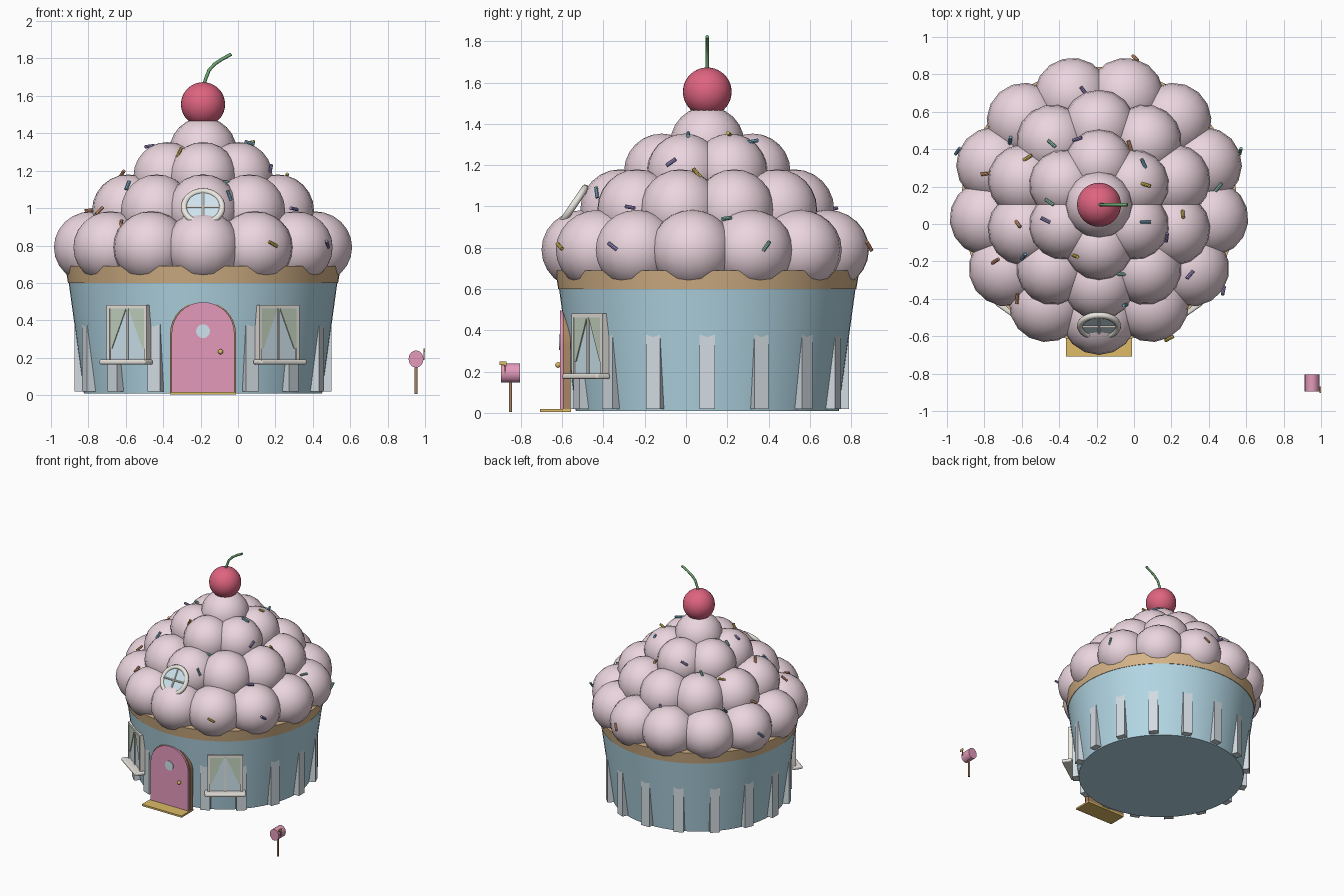
import bpy, bmesh, math, random
from mathutils import Matrix, Vector

if "Cube" in bpy.data.objects:
    bpy.data.objects.remove(bpy.data.objects["Cube"])

random.seed(4)
CX, CY = -0.187, 0.103
T, R = Matrix.Translation, Matrix.Rotation
HOME = T((CX, CY, 0))


def mat(name, hexcol):
    def lin(c):
        return c / 12.92 if c < 0.04 else ((c + 0.055) / 1.055) ** 2.4
    m = bpy.data.materials.new(name)
    m.diffuse_color = [lin(int(hexcol[i:i + 2], 16) / 255) for i in (0, 2, 4)] + [1]
    m.use_nodes = True
    m.node_tree.nodes["Principled BSDF"].inputs["Base Color"].default_value = m.diffuse_color
    return m


FROST, CUP, SLAT = mat("frosting", "EBD5DE"), mat("cup_blue", "B2D6E4"), mat("slat", "D2DCE2")
CAKE, PINK, WHITE = mat("cake", "D6B488"), mat("pink", "E49ABB"), mat("white", "EAE6DF")
GLASS, CURTAIN, GOLD = mat("glass", "CFE4EE"), mat("curtain", "C3D3BF"), mat("gold", "DDBB66")
RED, GREEN, WOOD = mat("cherry", "DF6480"), mat("stem", "6FA872"), mat("wood", "A98563")
SPRINKLE = [mat("sprinkle_" + n, c) for n, c in (("purple", "9D8FCB"), ("orange", "E6A27A"),
            ("blue", "7FB6D0"), ("yellow", "DCC25E"), ("green", "8FC8B4"))]


def finish(name, bm, material, M=Matrix(), smooth=True):
    bmesh.ops.recalc_face_normals(bm, faces=bm.faces)
    me = bpy.data.meshes.new(name)
    bm.to_mesh(me)
    bm.free()
    o = bpy.data.objects.new(name, me)
    bpy.context.collection.objects.link(o)
    o.matrix_world = M
    me.materials.append(material)
    if smooth:
        bpy.ops.object.select_all(action='DESELECT')
        o.select_set(True)
        bpy.context.view_layer.objects.active = o
        bpy.ops.object.shade_smooth_by_angle(angle=math.radians(40))
    return o


def box(name, size, loc, material, M=Matrix()):
    bm = bmesh.new()
    bmesh.ops.create_cube(bm, size=1, matrix=T(loc) @ Matrix.Diagonal((*size, 1)))
    return finish(name, bm, material, M, False)


def cone(name, r1, r2, h, material, M, seg=12):
    bm = bmesh.new()
    bmesh.ops.create_cone(bm, cap_ends=True, segments=seg, radius1=r1, radius2=r2, depth=h)
    return finish(name, bm, material, M)


def ball(name, r, loc, material, seg=24):
    bm = bmesh.new()
    bmesh.ops.create_uvsphere(bm, u_segments=seg, v_segments=seg * 2 // 3, radius=r)
    return finish(name, bm, material, T(loc))


def prism(name, pts, y0, y1, material, M=Matrix()):
    """Extrude an (x, z) outline from y0 to y1."""
    bm = bmesh.new()
    f = bm.faces.new([bm.verts.new((x, y0, z)) for x, z in pts])
    g = bmesh.ops.extrude_face_region(bm, geom=[f])["geom"]
    bmesh.ops.translate(bm, verts=[v for v in g if isinstance(v, bmesh.types.BMVert)], vec=(0, y1 - y0, 0))
    return finish(name, bm, material, M, len(pts) > 4)


def tube(name, pts, r, material, M=Matrix(), cyclic=False):
    cu = bpy.data.curves.new(name, 'CURVE')
    cu.dimensions, cu.bevel_depth, cu.bevel_resolution, cu.use_fill_caps = '3D', r, 2, True
    sp = cu.splines.new('POLY')
    sp.points.add(len(pts) - 1)
    for p, c in zip(sp.points, pts):
        p.co = (*c, 1)
    sp.use_cyclic_u = cyclic
    o = bpy.data.objects.new(name, cu)
    bpy.context.collection.objects.link(o)
    o.matrix_world = M
    cu.materials.append(material)
    return o


def arch(w, top):
    zc = top - w
    return [(-w, 0.012), (w, 0.012)] + [(w * math.cos(a * math.pi / 16), zc + w * math.sin(a * math.pi / 16)) for a in range(17)]


# Cup, cake edge and slats
cone("cup", 0.637, 0.718, 0.59, CUP, HOME @ T((0, 0, 0.305)), 64)
cone("cake_edge", 0.722, 0.737, 0.09, CAKE, HOME @ T((0, 0, 0.645)), 64)
for i in range(16):
    box("slat", (0.073, 0.09, 0.40), (0, -0.641, 0.22), SLAT, HOME @ R(i * math.pi / 8, 4, 'Z'))

# Frosting dollops: count, ring radius, height, dollop radius
dollops = []
for n, rad, z, r in ((13, 0.6, 0.79, 0.203), (10, 0.42, 0.985, 0.195), (6, 0.22, 1.17, 0.183), (1, 0, 1.305, 0.18)):
    for i in range(n):
        a = 2 * math.pi * i / n
        dollops.append((Vector((CX + rad * math.sin(a), CY - rad * math.cos(a), z)), r, a))
bm = bmesh.new()
for c, r, a in dollops:
    bmesh.ops.create_uvsphere(bm, u_segments=16, v_segments=12, radius=r,
                              matrix=T(c) @ R(a, 4, 'Z') @ Matrix.Diagonal((1, 1, 0.95 if r > 0.2 else 1, 1)))
finish("frosting", bm, FROST)

# Sprinkles dropped onto the frosting from above, plus a few on the sides
spots = [(-.5, .83), (-.2, .85), (-.27, .71), (-.79, .27), (-.66, .45), (-.57, .35), (-.44, .43), (-.3, .45), (-.02, .42),
         (.05, .32), (.06, .21), (-.45, .12), (-.47, .02), (-.62, 0), (.06, .01), (.26, .05), (.45, .2), (.17, -.07),
         (-.74, -.2), (-.59, -.17), (-.31, -.17), (-.07, -.27), (.3, -.27), (-.62, -.4), (-.05, -.43)]
hits = []
for x, y in spots:
    best = None
    for c, r, a in dollops:
        d = r * r - (x - c.x) ** 2 - (y - c.y) ** 2
        if d > 0 and (best is None or c.z + d ** 0.5 > best[0].z):
            p = Vector((x, y, c.z + d ** 0.5))
            best = (p, (p - c).normalized())
    if best:
        hits.append(best)
for a, k in ((70, 1), (150, 4), (200, 2), (255, 6), (310, 9)):
    c, r, _ = dollops[k]
    n = Vector((c.x - CX, c.y - CY, 0.05)).normalized()
    hits.append((c + n * r, n))
for i, (p, n) in enumerate(hits):
    d = n.orthogonal().normalized()
    d.rotate(Matrix.Rotation(random.uniform(0, 6.28), 3, n))
    d = (d + n * random.uniform(0, 0.7)).normalized()
    cone("sprinkle", 0.009, 0.009, 0.055, SPRINKLE[i % 5],
         T(p + n * 0.006) @ d.to_track_quat('Z', 'Y').to_matrix().to_4x4(), 8)

# Cherry and stem
ball("cherry", 0.118, (CX, CY, 1.555), RED, 32)
tube("cherry_stem", [(CX, CY, 1.65), (-.173, CY, 1.69), (-.155, CY, 1.737), (-.125, CY, 1.77),
                     (-.085, CY, 1.797), (-.035, CY, 1.823)], 0.009, GREEN)

# Door with trim, round pane, knob and step
prism("door_trim", arch(0.176, 0.503), -0.595, -0.56, WOOD, T((CX, 0, 0)))
prism("door", arch(0.168, 0.497), -0.61, -0.575, PINK, T((CX, 0, 0)))
cone("door_pane", 0.037, 0.037, 0.01, GLASS, T((CX, -0.611, 0.342)) @ R(math.pi / 2, 4, 'X'), 24)
ball("door_knob", 0.014, (-0.093, -0.62, 0.232), GOLD, 12)
box("door_step", (0.355, 0.15, 0.014), (CX, -0.633, 0.011), GOLD)

# Pair of windows with curtains and sills
for s in (-1, 1):
    M = HOME @ R(s * math.radians(35), 4, 'Z')
    box("window_glass", (0.24, 0.05, 0.28), (0, -0.677, 0.32), GLASS, M)
    for x in (-0.122, 0.122):
        box("window_post", (0.018, 0.06, 0.30), (x, -0.682, 0.33), WHITE, M)
    box("window_head", (0.262, 0.06, 0.018), (0, -0.682, 0.472), WHITE, M)
    box("window_mullion", (0.012, 0.06, 0.29), (0, -0.68, 0.32), WHITE, M)
    for k in (-1, 1):
        prism("curtain", [(k * 0.113, 0.463), (k * 0.008, 0.463), (k * 0.1, 0.25), (k * 0.113, 0.25)], -0.708, -0.70, CURTAIN, M)
    sill = box("window_sill", (0.30, 0.08, 0.027), (0, -0.717, 0.177), WHITE, M)
    b = sill.modifiers.new("round", 'BEVEL')
    b.width, b.segments = 0.01, 3

# Round attic window leaning back into the frosting
M = T((CX, -0.545, 1.005)) @ R(math.radians(56), 4, 'X')
ring = [(0.102 * math.cos(i * math.pi / 16), 0.102 * math.sin(i * math.pi / 16), 0) for i in range(32)]
tube("attic_frame", ring, 0.017, WHITE, M, True)
cone("attic_glass", 0.1, 0.1, 0.012, GLASS, M, 32)
tube("attic_bar", [(-0.1, 0, 0.006), (0.1, 0, 0.006)], 0.006, WHITE, M)
tube("attic_bar", [(0, -0.1, 0.006), (0, 0.1, 0.006)], 0.006, WHITE, M)

# Mailbox on a post
cone("mailbox_post", 0.008, 0.008, 0.17, WOOD, T((0.952, -0.85, 0.09)), 10)
cone("mailbox", 0.04, 0.04, 0.09, PINK, T((0.952, -0.85, 0.193)) @ Matrix.Diagonal((1, 1, 1.15, 1)) @ R(math.pi / 2, 4, 'X'), 16)
box("mailbox_flag_arm", (0.006, 0.008, 0.06), (0.995, -0.876, 0.218), WOOD)
box("mailbox_flag", (0.006, 0.034, 0.018), (0.996, -0.886, 0.24), GOLD)
